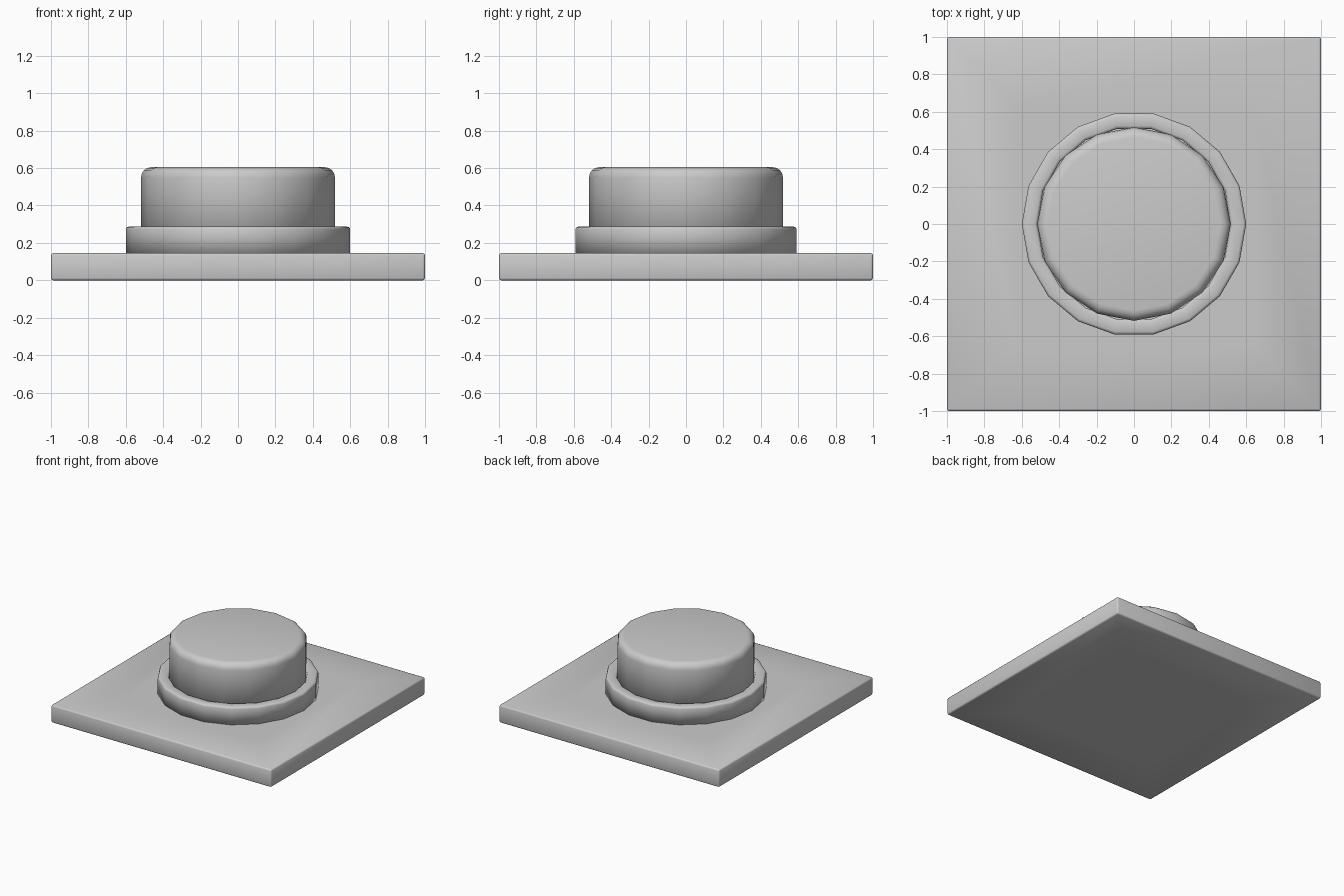
import bpy
import bmesh
from math import cos, sin, tau

cube = bpy.data.objects.get("Cube")
if cube:
    bpy.data.objects.remove(cube, do_unlink=True)

GREY = (0.6, 0.6, 0.6, 1.0)
grey = bpy.data.materials.new("plain grey")
grey.use_nodes = True
grey.diffuse_color = GREY
grey.node_tree.nodes["Principled BSDF"].inputs["Base Color"].default_value = GREY


def finish(name, bm):
    """Turn a bmesh into a smooth shaded object."""
    bmesh.ops.recalc_face_normals(bm, faces=bm.faces)
    for face in bm.faces:
        face.smooth = True
    mesh = bpy.data.meshes.new(name)
    bm.to_mesh(mesh)
    bm.free()
    mesh.materials.append(grey)
    obj = bpy.data.objects.new(name, mesh)
    bpy.context.collection.objects.link(obj)
    return obj


def lathe(name, profile, sides, closed):
    """Revolve (radius, z) points; open profiles are capped at both ends."""
    bm = bmesh.new()
    rings = []
    for r, z in profile:
        rings.append([bm.verts.new((r * cos(tau * i / sides), r * sin(tau * i / sides), z))
                      for i in range(sides)])
    pairs = list(zip(rings, rings[1:]))
    if closed:
        pairs.append((rings[-1], rings[0]))
    else:
        bm.faces.new(rings[0])
        bm.faces.new(rings[-1])
    for low, high in pairs:
        for i in range(sides):
            j = (i + 1) % sides
            bm.faces.new((low[i], low[j], high[j], high[i]))
    return finish(name, bm)


# Square base plate with softened edges
bm = bmesh.new()
bmesh.ops.create_cube(bm, size=1)
for v in bm.verts:
    v.co = (v.co.x * 2, v.co.y * 2, (v.co.z + 0.5) * 0.145)
bmesh.ops.bevel(bm, geom=bm.edges[:], offset=0.012, segments=2,
                profile=0.5, affect='EDGES')
# Inset the broad faces so that their middle shades flat
broad = [f for f in bm.faces if f.calc_area() > 1]
bmesh.ops.inset_individual(bm, faces=broad, thickness=0.5)
finish("base_plate", bm)

# Collar ring around the button
lathe("collar", [(0.517, 0.13), (0.6, 0.13), (0.6, 0.272), (0.596, 0.282),
                 (0.585, 0.287), (0.532, 0.287), (0.521, 0.282), (0.517, 0.272)],
      18, True)

# Round button with a rounded rim
RADIUS, TOP, ROUND, STEPS = 0.518, 0.605, 0.055, 4
profile = [(RADIUS, 0.13)]
for k in range(STEPS + 1):
    a = tau / 4 * k / STEPS
    profile.append((RADIUS - ROUND + ROUND * cos(a), TOP - ROUND + ROUND * sin(a)))
lathe("button", profile, 16, False)
